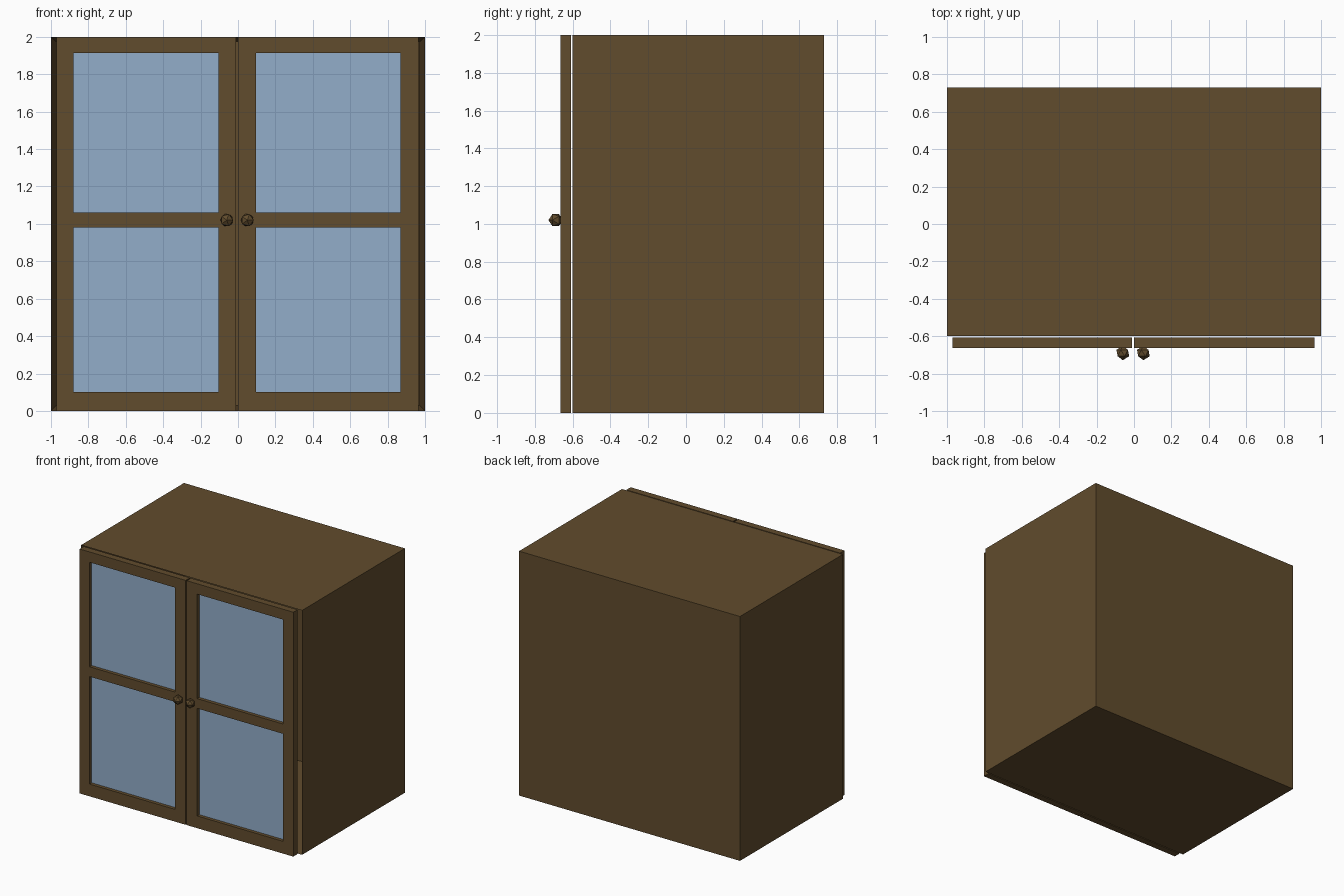
import bpy, bmesh
from mathutils import Vector

if "Cube" in bpy.data.objects:
    bpy.data.objects.remove(bpy.data.objects["Cube"])


def material(name, color):
    m = bpy.data.materials.new(name)
    m.diffuse_color = color
    m.use_nodes = True
    m.node_tree.nodes["Principled BSDF"].inputs["Base Color"].default_value = m.diffuse_color
    return m


WOOD = material("wood", (0.12, 0.072, 0.026, 1))
GLASS = material("glass", (0.29, 0.42, 0.59, 1))


def finish(name, bm, mat):
    bmesh.ops.recalc_face_normals(bm, faces=bm.faces)
    me = bpy.data.meshes.new(name)
    bm.to_mesh(me)
    bm.free()
    me.materials.append(mat)
    ob = bpy.data.objects.new(name, me)
    bpy.context.collection.objects.link(ob)
    return ob


def box_bm(lo, hi):
    bm = bmesh.new()
    bmesh.ops.create_cube(bm, size=1)
    lo, hi = Vector(lo), Vector(hi)
    for v in bm.verts:
        v.co = (lo + hi) / 2 + v.co * (hi - lo)
    return bm


# Cabinet body: a box with an open hollow behind the doors
bm = box_bm((-1, -0.6, 0), (1, 0.73, 2))
front = min(bm.faces, key=lambda f: f.calc_center_median().y)
bmesh.ops.inset_region(bm, faces=[front], thickness=0.04)
for v in front.verts:
    v.co.y = 0.69
finish("cabinet_body", bm, WOOD)

ZS = (0.0, 0.1, 0.98, 1.06, 1.915, 2.0)
DOOR_FRONT, DOOR_BACK, GLASS_Y = -0.663, -0.608, -0.635


# Door: grid frame with two openings, panes and a faceted knob
def door(side, xs, knob_x):
    bm = bmesh.new()
    grid = [[bm.verts.new((x, DOOR_FRONT, z)) for z in ZS] for x in xs]
    for i in range(3):
        for j in range(5):
            if i == 1 and j in (1, 3):
                continue
            bm.faces.new((grid[i][j], grid[i + 1][j],
                          grid[i + 1][j + 1], grid[i][j + 1]))
    ext = bmesh.ops.extrude_face_region(bm, geom=bm.faces[:], use_keep_orig=True)
    for v in ext["geom"]:
        if isinstance(v, bmesh.types.BMVert):
            v.co.y = DOOR_BACK
    finish(side + "_door_frame", bm, WOOD)

    for label, j in (("lower", 1), ("upper", 3)):
        pane = box_bm((xs[1], GLASS_Y, ZS[j]), (xs[2], GLASS_Y + 0.008, ZS[j + 1]))
        finish(f"{side}_{label}_pane", pane, GLASS)

    bm = bmesh.new()
    bmesh.ops.create_icosphere(bm, subdivisions=1, radius=0.038)
    knob = finish(side + "_knob", bm, WOOD)
    knob.rotation_euler.x = 1.5708
    knob.location = (knob_x, -0.69, 1.02)


door("left", (-0.97, -0.88, -0.105, -0.01), -0.06)
door("right", (0.0, 0.095, 0.87, 0.965), 0.05)
